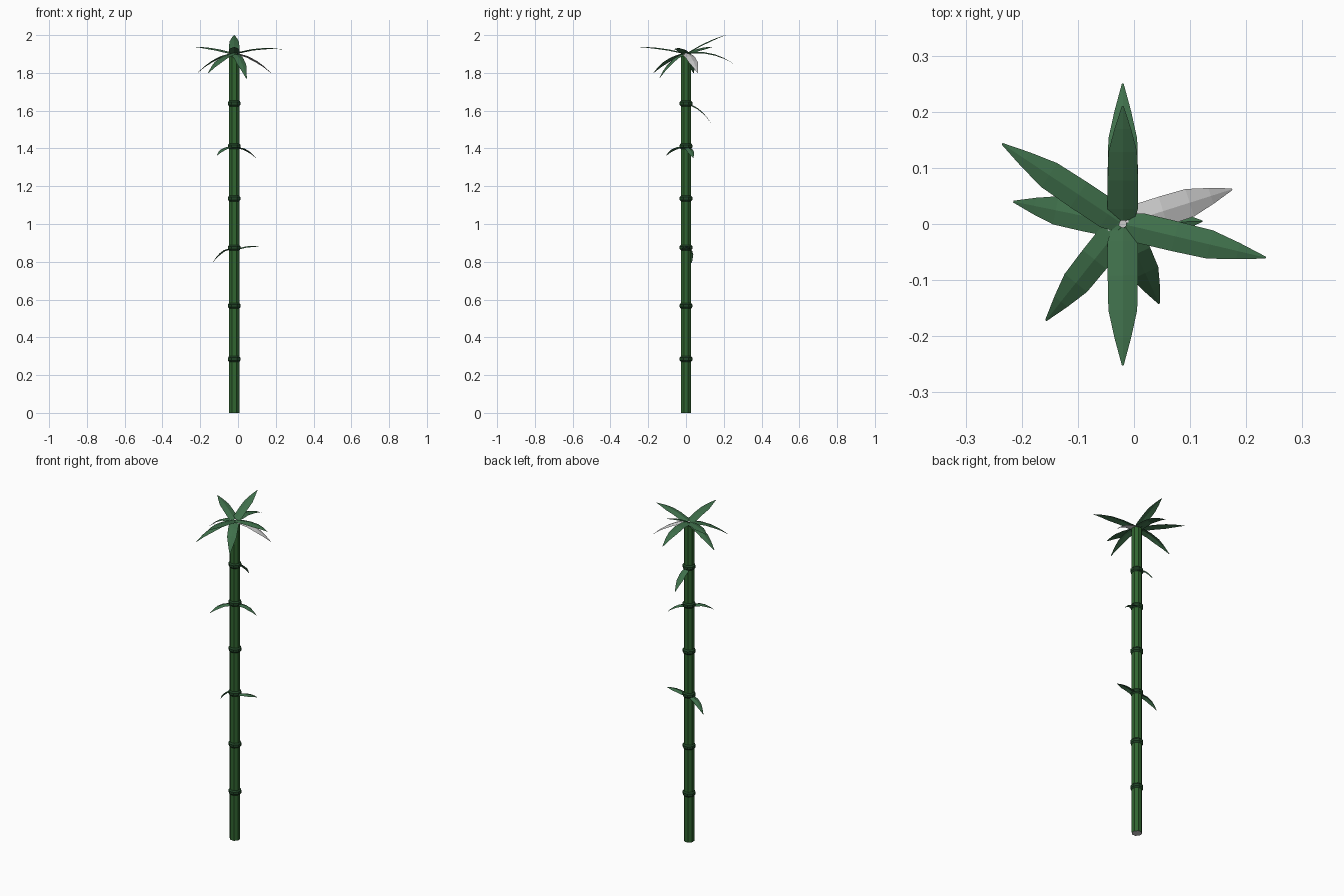
import bpy, math
from mathutils import Vector

if "Cube" in bpy.data.objects:
    bpy.data.objects.remove(bpy.data.objects["Cube"])

AXIS = -0.02   # x position of the stalk
R = 0.029      # stalk radius
SIDES = 8


def material(name, rgb):
    m = bpy.data.materials.new(name)
    m.diffuse_color = (*rgb, 1)
    m.use_nodes = True
    m.node_tree.nodes["Principled BSDF"].inputs["Base Color"].default_value = m.diffuse_color
    return m


stalk_mat = material("stalk_green", (0.03, 0.13, 0.03))
node_mat = material("node_green", (0.015, 0.06, 0.02))
leaf_mat = material("leaf_green", (0.05, 0.16, 0.07))
grey_mat = material("plain_grey", (0.6, 0.6, 0.6))


def make(name, verts, faces, *mats):
    me = bpy.data.meshes.new(name)
    me.from_pydata(verts, [], faces)
    for m in mats:
        me.materials.append(m)
    ob = bpy.data.objects.new(name, me)
    bpy.context.collection.objects.link(ob)
    return ob


def lathe(name, profile, caps, *mats):
    """Faceted revolve of (radius, z) pairs around the stalk axis."""
    verts, faces = [], []
    for r, z in profile:
        for i in range(SIDES):
            a = 2 * math.pi * (i + 0.5) / SIDES
            verts.append((AXIS + r * math.cos(a), r * math.sin(a), z))
    for k in range(len(profile) - 1):
        for i in range(SIDES):
            j = (i + 1) % SIDES
            faces.append((k * SIDES + i, k * SIDES + j,
                          (k + 1) * SIDES + j, (k + 1) * SIDES + i))
    if caps:
        n = (len(profile) - 1) * SIDES
        faces += [tuple(reversed(range(SIDES))), tuple(range(n, n + SIDES))]
    ob = make(name, verts, faces, *mats)
    if caps:
        for p in ob.data.polygons[-2:]:
            p.material_index = 1


def leaf(name, base_z, tip, mid_z, start, half, mat):
    """Arched, slightly ridged blade from the stalk to the tip."""
    tip = Vector(tip)
    out = Vector((tip.x - AXIS, tip.y, 0))
    length = out.length
    out.normalize()
    side = Vector((-out.y, out.x, 0))
    ctrl_z = 2 * mid_z - (base_z + tip.z) / 2
    stations = [(0, 0.72), (0.1, 1), (0.35, 1), (0.6, 0.95), (0.8, 0.55), (1, 0.06)]
    verts, faces = [], []
    for t, w in stations:
        z = (1 - t) ** 2 * base_z + 2 * t * (1 - t) * ctrl_z + t * t * tip.z
        c = Vector((AXIS, 0, z)) + out * (start + (length - start) * t)
        drop = Vector((0, 0, 0.007 * w))
        verts += [c - side * half * w - drop, c, c + side * half * w - drop]
    for k in range(len(stations) - 1):
        a = 3 * k
        faces += [(a, a + 3, a + 4, a + 1), (a + 1, a + 4, a + 5, a + 2)]
    make(name, verts, faces, mat)


# Stalk with grey ends
lathe("stalk", [(R, 0), (R, 1.9)], True, stalk_mat, grey_mat)

# Bulging rings at the joints
for i, z in enumerate([0.285, 0.567, 0.875, 1.135, 1.412, 1.638]):
    lathe(f"node_ring_{i + 1}",
          [(R - 0.001, z - 0.016), (0.036, z - 0.007), (0.036, z + 0.007), (R - 0.001, z + 0.016)],
          False, node_mat)

# Crown leaves: tip and height at mid length
crown = [
    ((-0.02, 0.250, 1.85), 1.905),
    ((-0.02, 0.210, 2.00), 1.962),
    ((-0.02, -0.252, 1.937), 1.930),
    ((0.235, -0.060, 1.925), 1.930),
    ((-0.235, 0.143, 1.938), 1.930),
    ((-0.215, 0.040, 1.80), 1.875),
    ((-0.157, -0.172, 1.80), 1.875),
    ((0.045, -0.142, 1.77), 1.865),
    ((0.175, 0.062, 1.80), 1.875),
]
for i, (tip, mid) in enumerate(crown):
    leaf(f"crown_leaf_{i + 1}", 1.905, tip, mid, 0.006, 0.027,
         grey_mat if i == 8 else leaf_mat)

# Leaves growing from the joints
stem = [
    (1.632, (-0.02, 0.132, 1.535), 1.602),
    (1.405, (-0.112, -0.105, 1.362), 1.403),
    (1.405, (0.095, 0.038, 1.350), 1.393),
    (0.870, (-0.135, 0.030, 0.795), 0.853),
    (0.870, (0.122, 0.005, 0.880), 0.884),
]
for i, (z, tip, mid) in enumerate(stem):
    leaf(f"stem_leaf_{i + 1}", z, tip, mid, 0.022, 0.020, leaf_mat)
